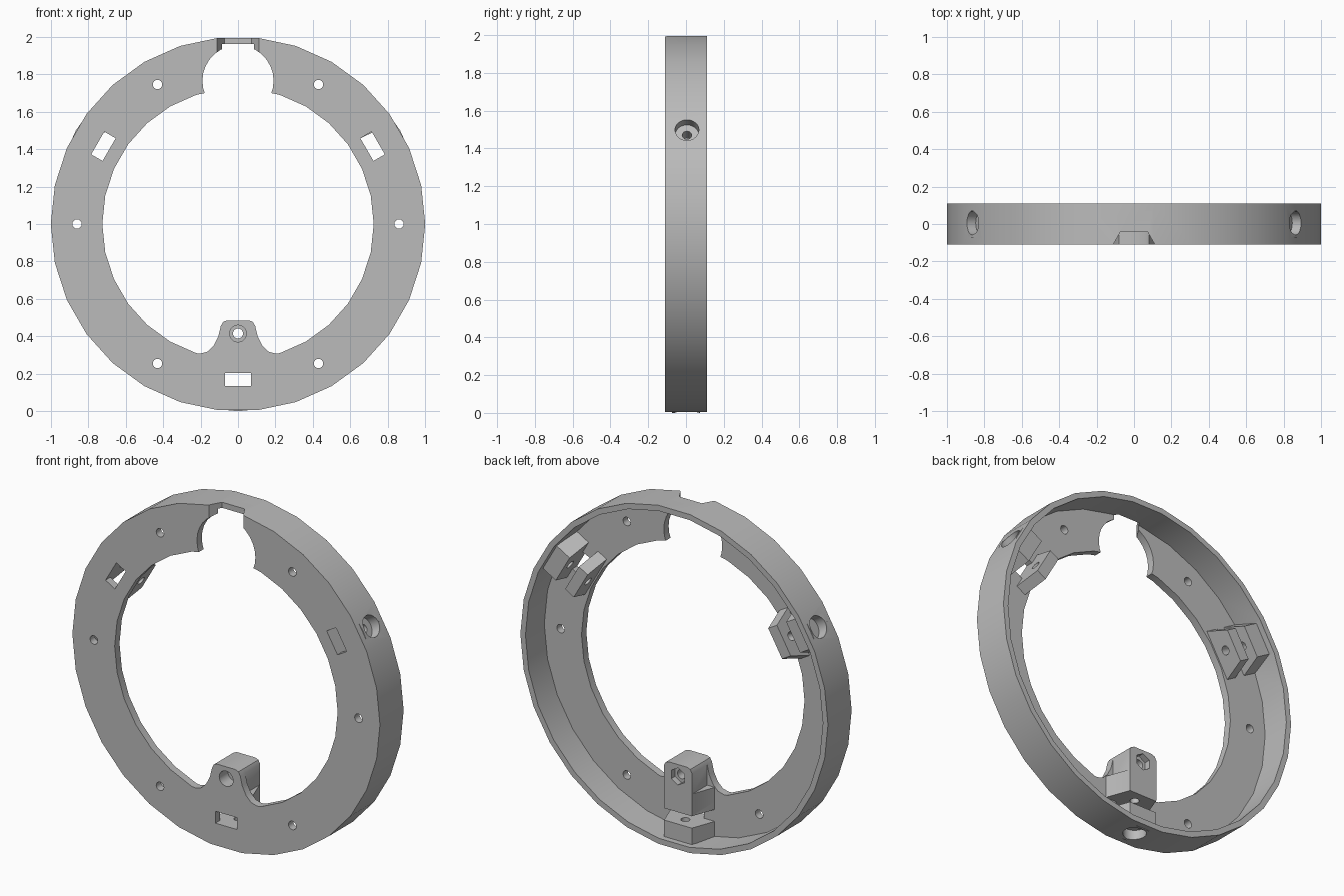
import bpy, bmesh
from math import cos, sin, pi, radians
from mathutils import Matrix, Vector

cube = bpy.data.objects.get("Cube")
if cube:
    bpy.data.objects.remove(cube, do_unlink=True)

CENTRE = Vector((0, 0, 1))
FRONT, FLOOR, BACK, LUG_BACK = -0.11, -0.065, 0.11, 0.075

grey = bpy.data.materials.new("plain grey")
grey.use_nodes = True
grey.diffuse_color = (0.5, 0.5, 0.5, 1)
grey.node_tree.nodes["Principled BSDF"].inputs["Base Color"].default_value = grey.diffuse_color


def prism(name, points, low, high, frame):
    """Extrude a 2D outline between two heights in the given frame."""
    bm = bmesh.new()
    face = bm.faces.new([bm.verts.new((u, v, low)) for u, v in points])
    top = bmesh.ops.extrude_face_region(bm, geom=[face])["geom"]
    moved = [g for g in top if isinstance(g, bmesh.types.BMVert)]
    bmesh.ops.translate(bm, verts=moved, vec=(0, 0, high - low))
    bmesh.ops.transform(bm, matrix=frame, verts=bm.verts)
    bmesh.ops.recalc_face_normals(bm, faces=bm.faces)
    mesh = bpy.data.meshes.new(name)
    bm.to_mesh(mesh)
    bm.free()
    mesh.materials.append(grey)
    obj = bpy.data.objects.new(name, mesh)
    bpy.context.collection.objects.link(obj)
    return obj


def frame(u, v, w, origin=CENTRE):
    m = Matrix((u, v, w)).transposed().to_4x4()
    m.translation = origin
    return m


# Outline in x and z, extruded along y
FLAT = frame((1, 0, 0), (0, 0, 1), (0, 1, 0))


def radial(angle):
    """Frame with tangent, y and outward axes."""
    return frame((sin(angle), 0, -cos(angle)), (0, 1, 0), (cos(angle), 0, sin(angle)))


def circle(radius, sides=30, x=0, z=0, turn=0):
    return [(x + radius * cos(turn + 2 * pi * i / sides),
             z + radius * sin(turn + 2 * pi * i / sides)) for i in range(sides)]


def box(half, low, high):
    return [(-half, low), (half, low), (half, high), (-half, high)]


def taper(wide, low, narrow, high):
    return [(-wide, low), (wide, low), (narrow, high), (-narrow, high)]


def combine(target, tool, operation="DIFFERENCE"):
    mod = target.modifiers.new("join", "BOOLEAN")
    mod.operation, mod.solver, mod.object = operation, "EXACT", tool
    bpy.context.view_layer.objects.active = target
    bpy.ops.object.modifier_apply(modifier=mod.name)
    bpy.data.objects.remove(tool, do_unlink=True)


# Ring: flat front plate with a thin outer wall
ring = prism("ring_housing", circle(1), FRONT, BACK, FLAT)
combine(ring, prism("cavity", circle(0.967), FLOOR, 0.3, FLAT))
combine(ring, prism("opening", circle(0.725), -0.3, 0.3, FLAT))

# Bottom tab with flared foot, and the post behind it
half = [(0.06, -0.515), (0.08, -0.523), (0.092, -0.545), (0.105, -0.6), (0.13, -0.65),
        (0.163, -0.682), (0.2, -0.692), (0.25, -0.69), (0.25, -0.75)]
combine(ring, prism("tab", half + [(-x, z) for x, z in reversed(half)], FRONT, FLOOR, FLAT), "UNION")
post = half[:3] + [(0.092, -0.79)]
combine(ring, prism("post", post + [(-x, z) for x, z in reversed(post)],
                    FLOOR - 0.02, LUG_BACK, FLAT), "UNION")

# Three tapered screw lugs, each split by a nut gap
for degrees in (30, 150, 270):
    f = radial(radians(degrees))
    inner = 0.665 if degrees == 270 else 0.73
    lug = prism("lug", taper(0.145, FLOOR - 0.01, 0.09, LUG_BACK), inner, 1.1, f)
    combine(lug, prism("limit", circle(1, turn=radians(6)), -0.3, 0.3, FLAT), "INTERSECT")
    combine(ring, lug, "UNION")
    combine(ring, prism("gap", box(0.2, FLOOR, 0.3), 0.795, 0.865, f))
    combine(ring, prism("slot", box(0.07, -0.3, 0), 0.795, 0.865, f))
    combine(ring, prism("screw_hole", circle(0.025, 16, 0, 0.005), 0.64, 1.1, f))
    combine(ring, prism("screw_head", circle(0.063, 30, 0, 0.005), 0.94, 1.1, f))

# Small holes around the plate
for i in range(6):
    a = i * pi / 3
    combine(ring, prism("hole", circle(0.025, 16, 0.86 * cos(a), 0.86 * sin(a)), -0.3, 0, FLAT))

# Tab bolt hole with counterbore and hexagonal nut pocket
combine(ring, prism("bolt_hole", circle(0.027, 20, 0, -0.585), -0.3, 0.3, FLAT))
combine(ring, prism("bolt_head", circle(0.045, 24, 0, -0.585), -0.3, -0.03, FLAT))
combine(ring, prism("nut_pocket", circle(0.05, 6, 0, -0.585, pi / 6), 0.04, 0.3, FLAT))

# Round cutout and tapered notch at the top
combine(ring, prism("cutout", circle(0.19, 30, 0, 0.765), -0.3, 0, FLAT))
UPRIGHT = frame((1, 0, 0), (0, 1, 0), (0, 0, 1))
combine(ring, prism("notch", taper(0.113, FRONT - 0.003, 0.073, -0.043), 0.88, 1.1, UPRIGHT))

bpy.ops.object.select_all(action="DESELECT")
ring.select_set(True)
bpy.context.view_layer.objects.active = ring
bpy.ops.object.shade_smooth_by_angle()
